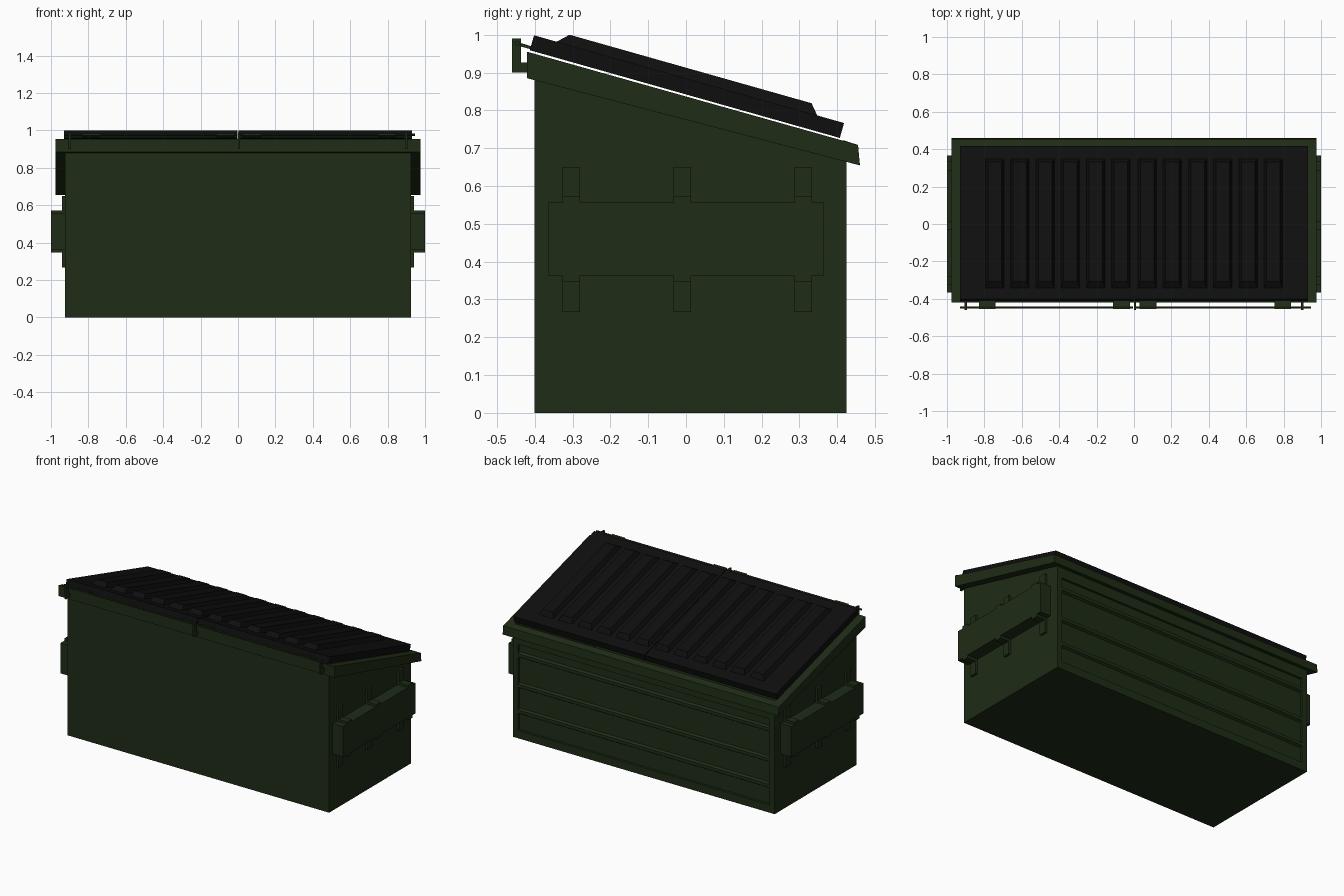
import bpy, bmesh, math

if "Cube" in bpy.data.objects:
    bpy.data.objects.remove(bpy.data.objects["Cube"])

def material(name, rgb):
    m = bpy.data.materials.new(name)
    m.diffuse_color = (*rgb, 1)
    m.use_nodes = True
    m.node_tree.nodes["Principled BSDF"].inputs["Base Color"].default_value = m.diffuse_color
    return m

GREEN = material("green_steel", (0.013, 0.025, 0.008))
BLACK = material("black_plastic", (0.0045, 0.0045, 0.0045))

def finish(name, bm, mat):
    bmesh.ops.recalc_face_normals(bm, faces=bm.faces[:])
    me = bpy.data.meshes.new(name)
    bm.to_mesh(me)
    bm.free()
    me.materials.append(mat)
    ob = bpy.data.objects.new(name, me)
    bpy.context.collection.objects.link(ob)
    return ob

def add_prism(bm, prof, x0, x1, inset=0.0, raised=()):
    """Extrude a (y, z) profile along x; points listed in raised are pulled in by inset."""
    rows = []
    for x, s in ((x0, 1), (x1, -1)):
        rows.append([bm.verts.new((x + (s * inset if i in raised else 0), y, z))
                     for i, (y, z) in enumerate(prof)])
    n = len(prof)
    bm.faces.new(rows[0])
    bm.faces.new(rows[1][::-1])
    return [bm.faces.new((rows[0][i], rows[1][i], rows[1][(i + 1) % n], rows[0][(i + 1) % n]))
            for i in range(n)]

def rect(y0, y1, z0, z1):
    return [(y0, z0), (y1, z0), (y1, z1), (y0, z1)]

def prisms(name, items, mat=GREEN):
    bm = bmesh.new()
    for prof, x0, x1 in items:
        add_prism(bm, prof, x0, x1)
    return finish(name, bm, mat)

# open-topped bin with a sloping mouth
bm = bmesh.new()
sides = add_prism(bm, [(-.40, 0), (.41, 0), (.41, .70), (-.40, .93)], -.925, .925)
bmesh.ops.recalc_face_normals(bm, faces=bm.faces[:])
bmesh.ops.delete(bm, geom=[sides[2]], context='FACES_ONLY')
me_body = finish("bin_body", bm, GREEN)
wall = me_body.modifiers.new("wall", 'SOLIDIFY')
wall.thickness, wall.offset = 0.012, -1

# raised frame and stiffening ribs around the sunken back panel
prisms("back_frame", [
    (rect(.408, .425, 0, .69), -.925, -.89), (rect(.408, .425, 0, .69), .89, .925),
    (rect(.408, .425, 0, .05), -.89, .89), (rect(.408, .425, .60, .69), -.89, .89)])
prisms("back_ribs", [([(.408, z - .02), (.424, z - .01), (.424, z + .01), (.408, z + .02)], -.89, .89)
                     for z in (.17, .335, .53)])

# sloping rim around the mouth
def top(y): return .955 - .28 * (y + .42)
def low(y): return .885 - .262 * (y + .42)
def band(y0, y1):
    return [(y0, low(y0)), (y1, low(y1)), (y1 - (.005 if y1 > .45 else 0), top(y1)), (y0, top(y0))]
prisms("rim", [(band(-.42, .46), -.975, -.92), (band(-.42, .46), .92, .975),
               (band(-.42, -.39), -.92, .92), (band(.415, .46), -.92, .92)])

# fork sleeves with strap brackets on both sides
for side, s in (("left", -1), ("right", 1)):
    prisms(side + "_fork_sleeve", [(rect(-.365, .365, .363, .557), s * .92, s * 1.0)])
    straps = []
    for y in (-.303, -.01, .31):
        for z0, z1, f0, f1 in ((.557, .572, .557, .65), (.347, .363, .267, .363)):
            straps.append((rect(y - .023, y + .023, z0, z1), s * .94, s * 1.0))
            straps.append((rect(y - .023, y + .023, f0, f1), s * .92, s * .94))
    prisms(side + "_sleeve_straps", straps)

# lids: tilted slab plus tapered ribs, laid out in slope coordinates
ANG = math.atan2(.232, .82)
C, S = math.cos(ANG), math.sin(ANG)
def slope(u, w):
    return (-.413 + u * C + w * S, .959 - u * S + w * C)

for side, s in (("left", -1), ("right", 1)):
    bm = bmesh.new()
    add_prism(bm, [slope(*p) for p in ((0, 0), (.852, 0), (.852, .041), (0, .041))], s * .002, s * .93)
    for k in range(6):
        c = s * (.07 + .135 * k)
        add_prism(bm, [slope(*p) for p in ((.061, .04), (.779, .04), (.755, .068), (.09, .068))],
                  c - .05, c + .05, .014, (2, 3))
    finish(side + "_lid", bm, BLACK)

# hinge: lugs on the lids, brackets on the rim, and two rods
prisms("lid_lugs", [([(-.455, .974), (-.405, .960), (-.405, .968), (-.455, .984)], x, x + .09)
                    for x in (-.83, -.112, .03, .75)])
prisms("hinge_brackets", [(p, x - .006, x + .006) for x in (-.9, .005, .9)
                          for p in (rect(-.46, -.436, .9, .99), rect(-.436, -.415, .9, .926))])
for side, x0, x1 in (("left", -.93, -.005), ("right", .012, .945)):
    bpy.ops.mesh.primitive_cylinder_add(vertices=10, radius=.006, depth=x1 - x0,
                                        location=((x0 + x1) / 2, -.446, .977),
                                        rotation=(0, math.pi / 2, 0))
    rod = bpy.context.object
    rod.name = side + "_hinge_rod"
    rod.data.materials.append(GREEN)
    bpy.ops.object.shade_smooth_by_angle()
